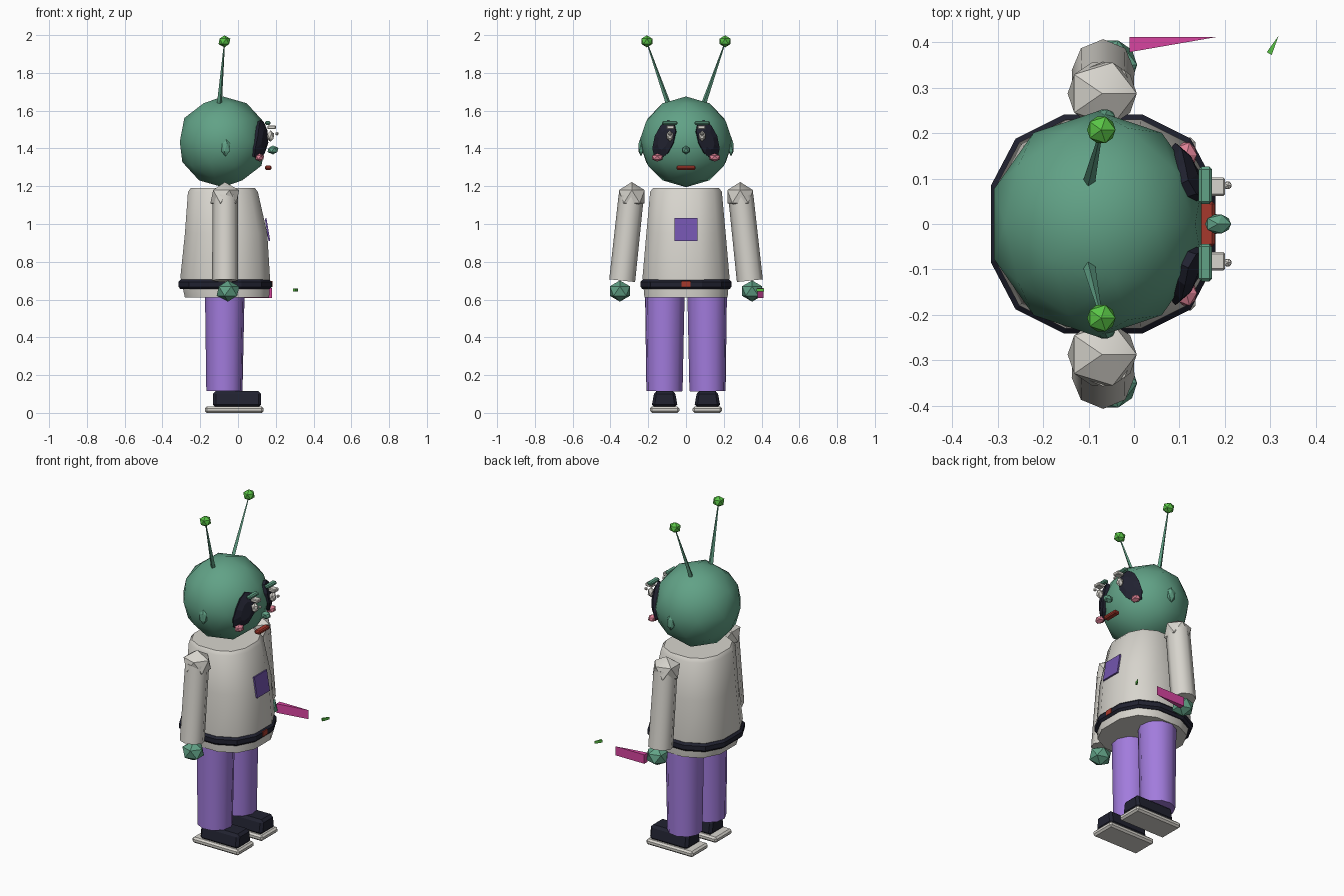
import bpy, bmesh, math
from mathutils import Vector, Matrix

if "Cube" in bpy.data.objects:
    bpy.data.objects.remove(bpy.data.objects["Cube"])


def mat(name, r, g, b):
    m = bpy.data.materials.new(name)
    m.diffuse_color = (r, g, b, 1)
    m.use_nodes = True
    m.node_tree.nodes["Principled BSDF"].inputs["Base Color"].default_value = m.diffuse_color
    return m


SKIN = mat("green_skin", .12, .36, .24)
WHITE = mat("off_white", .68, .66, .61)
PURPLE = mat("purple", .36, .2, .72)
BADGE = mat("deep_purple", .17, .09, .42)
NAVY = mat("dark_navy", .015, .016, .03)
LIME = mat("lime", .1, .55, .06)
PINK = mat("magenta", .68, .06, .35)
BLUSH = mat("blush", .72, .22, .3)
RED = mat("red", .38, .04, .025)


def finish(name, bm, material, smooth=None):
    bmesh.ops.recalc_face_normals(bm, faces=bm.faces)
    me = bpy.data.meshes.new(name)
    bm.to_mesh(me)
    bm.free()
    me.materials.append(material)
    ob = bpy.data.objects.new(name, me)
    bpy.context.collection.objects.link(ob)
    if smooth:
        bpy.ops.object.select_all(action='DESELECT')
        ob.select_set(True)
        bpy.context.view_layer.objects.active = ob
        bpy.ops.object.shade_smooth_by_angle(angle=math.radians(smooth))
    return ob


def ball(name, loc, scale, material, sub=1, smooth=None):
    bm = bmesh.new()
    bmesh.ops.create_icosphere(bm, subdivisions=sub, radius=1)
    bmesh.ops.scale(bm, vec=scale, verts=bm.verts)
    bmesh.ops.translate(bm, vec=loc, verts=bm.verts)
    return finish(name, bm, material, smooth)


def box(name, loc, size, material, bevel=0, tilt=0, yaw=0):
    bm = bmesh.new()
    bmesh.ops.create_cube(bm, size=1)
    bmesh.ops.scale(bm, vec=size, verts=bm.verts)
    if bevel:
        bmesh.ops.bevel(bm, geom=bm.edges[:], offset=bevel, segments=1, affect='EDGES')
    m = Matrix.Translation(loc) @ Matrix.Rotation(yaw, 4, 'Z') @ Matrix.Rotation(tilt, 4, 'Y')
    bmesh.ops.transform(bm, matrix=m, verts=bm.verts)
    return finish(name, bm, material)


def rod(name, a, b, r1, r2, material, sides, smooth=None):
    a, b = Vector(a), Vector(b)
    d = b - a
    bm = bmesh.new()
    bmesh.ops.create_cone(bm, cap_ends=True, segments=sides, radius1=r1, radius2=r2, depth=d.length)
    m = Matrix.Translation((a + b) / 2) @ d.to_track_quat('Z', 'Y').to_matrix().to_4x4()
    bmesh.ops.transform(bm, matrix=m, verts=bm.verts)
    return finish(name, bm, material, smooth)


def loft(name, rings, material, sides=12, power=.8, smooth=None):
    """Stack of rounded-square rings: (z, centre x, half x, half y)."""
    bm = bmesh.new()
    rows = []
    k = math.cos(math.pi / sides) ** power
    for z, cx, rx, ry in rings:
        row = []
        for i in range(sides):
            t = 2 * math.pi * (i + .5) / sides
            c, s = math.cos(t), math.sin(t)
            x = math.copysign(abs(c) ** power, c) / k
            y = math.copysign(abs(s) ** power, s) / k
            row.append(bm.verts.new((cx + rx * x, ry * y, z)))
        rows.append(row)
    for lo, hi in zip(rows, rows[1:]):
        for i in range(sides):
            j = (i + 1) % sides
            bm.faces.new((lo[i], lo[j], hi[j], hi[i]))
    bm.faces.new(rows[0])
    bm.faces.new(rows[-1])
    return finish(name, bm, material, smooth)


# Body and belt
loft("torso", [(.61, -.058, .223, .22), (.72, -.068, .237, .23), (.95, -.063, .218, .21),
               (1.17, -.08, .185, .19), (1.19, -.08, .17, .175)], WHITE, smooth=40)
loft("belt", [(.655, -.068, .236, .23), (.667, -.068, .247, .241),
              (.693, -.068, .247, .241), (.705, -.068, .236, .23)], NAVY)
box("belt_buckle", (.177, 0, .682), (.009, .045, .03), RED)
box("chest_badge", (.156, 0, .97), (.009, .12, .122), BADGE, tilt=-.165)

# Head
HEAD = Vector((-.08, 0, 1.435))
ball("head", HEAD, (.24, .248, .24), SKIN, 2, 60)
ball("nose", (.185, 0, 1.392), (.032, .024, .024), SKIN)
box("mouth", (.16, 0, 1.298), (.036, .1, .022), RED, .006)


def eye_patch(name, side):
    """Tilted oval wrapped on the head."""
    bm = bmesh.new()
    n, rows = 10, []
    for f, rad in ((.5, .254), (1, .25), (1, .22)):
        row = []
        for i in range(n):
            t = 2 * math.pi * i / n
            u, v = .052 * f * math.cos(t), .11 * f * math.sin(t)
            a = math.radians(20)
            y = side * (.117 + u * math.cos(a) - v * math.sin(a))
            z = .012 + u * math.sin(a) + v * math.cos(a)
            p = Vector((math.sqrt(.25 ** 2 - y * y - z * z), y, z))
            row.append(bm.verts.new(HEAD + p.normalized() * rad))
        rows.append(row)
    for p, q in zip(rows, rows[1:]):
        for i in range(n):
            j = (i + 1) % n
            bm.faces.new((p[i], p[j], q[j], q[i]))
    bm.faces.new(rows[0])
    bm.faces.new(rows[-1])
    finish(name, bm, NAVY)


for s, tag in ((-1, "right"), (1, "left")):
    # Face details
    eye_patch("eye_patch_" + tag, s)
    ball("eye_white_" + tag, (.172, s * .085, 1.465), (.022, .02, .03), WHITE)
    ball("eye_glint_" + tag, (.206, s * .085, 1.478), (.01, .01, .01), WHITE)
    box("eye_shine_" + tag, (.178, s * .082, 1.512), (.045, .04, .02), WHITE, .004)
    box("brow_" + tag, (.157, s * .085, 1.535), (.03, .082, .02), SKIN, .006)
    ball("cheek_" + tag, (.115, s * .152, 1.352), (.026, .032, .022), BLUSH)
    ball("ear_" + tag, (-.065, s * .238, 1.405), (.026, .016, .048), SKIN)
    # Antennae
    tip = (-.072, s * .205, 1.955)
    rod("antenna_" + tag, (-.1, s * .088, 1.62), tip, .014, .003, SKIN, 4)
    ball("antenna_tip_" + tag, (-.072, s * .207, 1.967), (.035, .034, .032), LIME)
    # Arms
    ball("shoulder_" + tag, (-.07, s * .287, 1.145), (.085, .08, .077), WHITE, 1, 40)
    rod("arm_" + tag, (-.068, s * .29, 1.15), (-.068, s * .338, .7), .067, .069, WHITE, 8, 50)
    ball("hand_" + tag, (-.053, s * .35, .645), (.067, .063, .056), SKIN)
    # Legs
    rod("leg_" + tag, (-.072, s * .114, .115), (-.07, s * .112, .63), .097, .106, PURPLE, 10, 50)
    # Boots with tapered tops, and soles
    boot = box("boot_" + tag, (-.005, s * .113, .072), (.255, .134, .086), NAVY, .015)
    for v in boot.data.vertices:
        if v.co.z > .08:
            v.co.y += (s * .113 - v.co.y) * .15
    box("sole_" + tag, (-.02, s * .113, .017), (.31, .155, .034), WHITE, .01)

# Wedge-shaped wand held in the left hand, and its detached tip
for name, pts, h, m in (
        ("wand", ((-.01, .378), (-.01, .411), (.18, .411)), (.608, .662), PINK),
        ("wand_tip", ((.292, .378), (.303, .372), (.318, .414)), (.642, .658), LIME)):
    bm = bmesh.new()
    lo, hi = [[bm.verts.new((x, y, z)) for x, y in pts] for z in h]
    bm.faces.new(lo)
    bm.faces.new(hi)
    for i in range(3):
        j = (i + 1) % 3
        bm.faces.new((lo[i], lo[j], hi[j], hi[i]))
    finish(name, bm, m)
